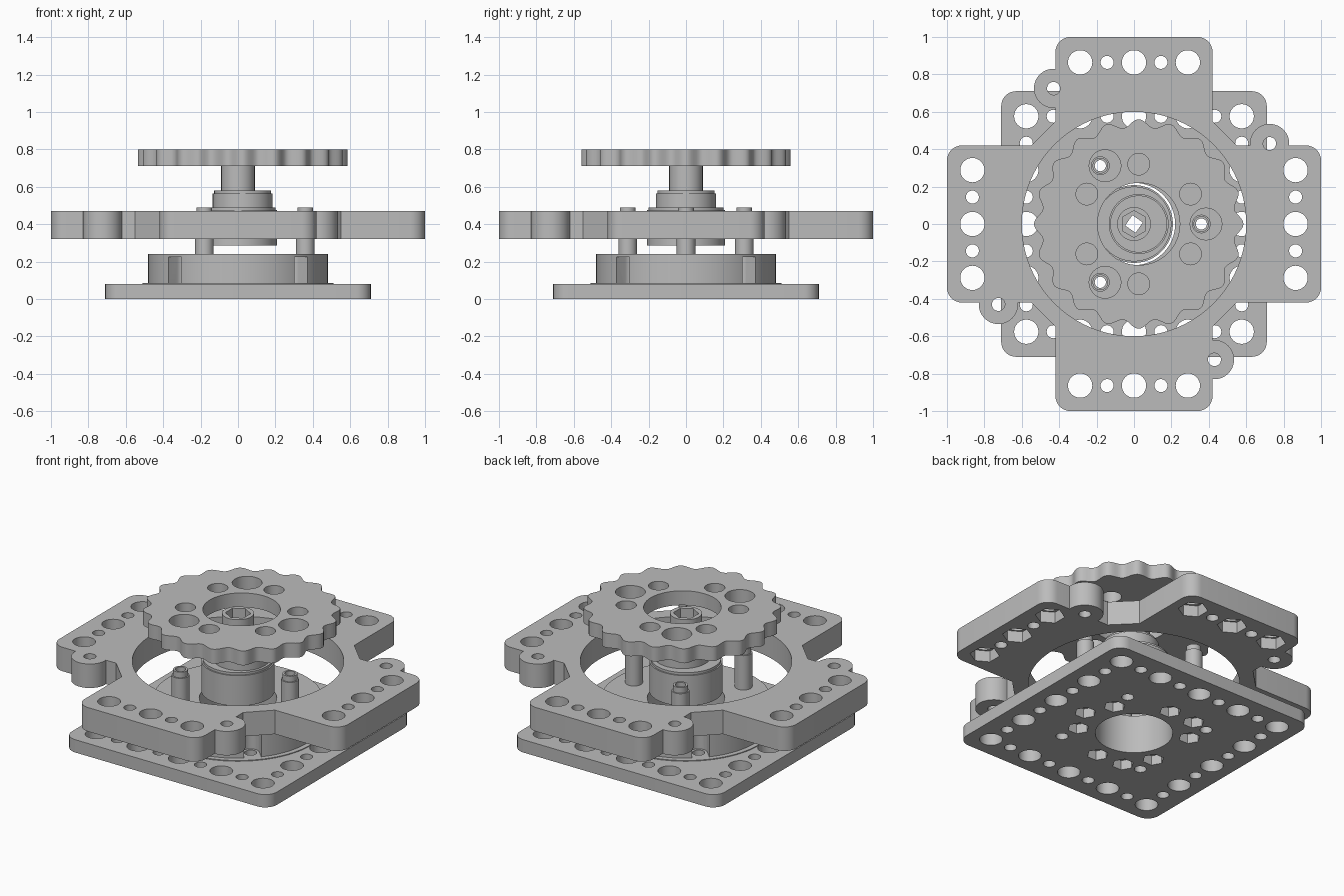
import bpy
import bmesh
from math import sin, cos, pi, radians

cube = bpy.data.objects.get("Cube")
if cube:
    bpy.data.objects.remove(cube, do_unlink=True)

grey = bpy.data.materials.new("plain grey")
grey.use_nodes = True
grey.diffuse_color = (0.5, 0.5, 0.5, 1)
grey.node_tree.nodes["Principled BSDF"].inputs["Base Color"].default_value = (0.5, 0.5, 0.5, 1)


# Profile helpers
def arc(x, y, r, start, end, steps=8):
    angles = [radians(start + (end - start) * i / steps) for i in range(steps + 1)]
    return [(x + r * cos(a), y + r * sin(a)) for a in angles]


def circle(x, y, r, sides=32, turn=0):
    return arc(x, y, r, turn, turn + 360, sides)[:-1]


def turned(points, angle):
    c, s = cos(radians(angle)), sin(radians(angle))
    return [(x * c - y * s, x * s + y * c) for x, y in points]


def four(points):
    return [p for i in range(4) for p in turned(points, 90 * i)]


def spread(points):
    """Every point repeated in the four quarters."""
    return [q for p in points for i in range(4) for q in turned([p], 90 * i)]


def solid(name, loops, low, high):
    """Extrude an outline with holes between two heights."""
    curve = bpy.data.curves.new(name, "CURVE")
    curve.dimensions = "2D"
    curve.fill_mode = "BOTH"
    curve.extrude = (high - low) / 2
    for loop in loops:
        spline = curve.splines.new("POLY")
        spline.points.add(len(loop) - 1)
        spline.use_cyclic_u = True
        for point, (x, y) in zip(spline.points, loop):
            point.co = (x, y, 0, 1)
    source = bpy.data.objects.new(name + " profile", curve)
    bpy.context.collection.objects.link(source)
    bpy.context.view_layer.update()
    graph = bpy.context.evaluated_depsgraph_get()
    mesh = bpy.data.meshes.new_from_object(source.evaluated_get(graph))
    bpy.data.objects.remove(source, do_unlink=True)
    bm = bmesh.new()
    bm.from_mesh(mesh)
    bmesh.ops.remove_doubles(bm, verts=bm.verts, dist=0.00001)
    bmesh.ops.translate(bm, verts=bm.verts, vec=(0, 0, (low + high) / 2))
    bmesh.ops.recalc_face_normals(bm, faces=bm.faces)
    bm.to_mesh(mesh)
    bm.free()
    mesh.name = name
    mesh.materials.clear()
    mesh.materials.append(grey)
    part = bpy.data.objects.new(name, mesh)
    bpy.context.collection.objects.link(part)
    return part


def cut(part, loops, low, high):
    """Sink separate pockets into a part."""
    cutter = solid("pocket_cutter", loops, low, high)
    cutter.hide_render = True
    mod = part.modifiers.new("pockets", "BOOLEAN")
    mod.operation = "DIFFERENCE"
    mod.solver = "EXACT"
    mod.object = cutter
    bpy.context.view_layer.objects.active = part
    bpy.ops.object.modifier_apply(modifier=mod.name)
    bpy.data.objects.remove(cutter, do_unlink=True)


# Shared hole pattern
step = 0.144
big, small = 0.065, 0.035
pillars = [turned([(0.36, 0)], 120 * i)[0] for i in range(3)]
ring_six = [turned([(0.32, 0)], 30 + 60 * i)[0] for i in range(6)]

# Square base plate with a border of holes and nut pockets underneath
border_big = spread([(4 * step, k * step) for k in (-2, 0, 2, 4)])
border_small = spread([(4 * step, k * step) for k in (-3, -1, 1, 3)])
inner_small = spread([(0.29, 0.29)])
base = solid("base_plate",
             [four(arc(0.63, 0.63, 0.08, 0, 90)), circle(0, 0, 0.22, 64)]
             + [circle(x, y, big) for x, y in border_big]
             + [circle(x, y, small, 20) for x, y in border_small + inner_small]
             + [circle(x, y, 0.03, 20) for x, y in pillars], 0, 0.08)
cut(base, [circle(x, y, 0.062, 6) for x, y in pillars + ring_six], -0.02, 0.06)

# Round housing with a low flange and four screw notches
solid("housing_flange", [circle(0, 0, 0.51, 96), circle(0, 0, 0.22, 64)]
      + [circle(x, y, small, 20) for x, y in inner_small]
      + [circle(x, y, 0.03, 20) for x, y in pillars], 0.08, 0.085)
housing = solid("housing", [circle(0, 0, 0.48, 96), circle(0, 0, 0.22, 64)]
                + [circle(x, y, 0.03, 20) for x, y in pillars], 0.085, 0.24)
notch = arc(0.41, 0, 0.05, 90, 270, 16) + [(0.55, -0.05), (0.55, 0.05)]
cut(housing, [turned(notch, 45 + 90 * i) for i in range(4)], 0.07, 0.225)

# Hollow pillars with a narrower sleeve on top
for i, (x, y) in enumerate(pillars):
    bore = circle(x, y, 0.03, 20)
    solid(f"pillar_{i + 1}", [circle(x, y, 0.05), bore], 0.24, 0.455)
    solid(f"pillar_sleeve_{i + 1}", [circle(x, y, 0.042), bore], 0.455, 0.49)

# Cross frame: four arms, chamfered inner corners and one ear on each arm
arm = ([(0.42, 0.55)] + arc(0.34, 0.92, 0.08, 0, 90) + arc(-0.34, 0.92, 0.08, 90, 180)
       + arc(-0.43, 0.725, 0.105, 85, 275, 24) + [(-0.42, 0.55)])
arm_big = spread([(6 * step, k * step) for k in (-2, 0, 2)])
arm_small = spread([(6 * step, k * step) for k in (-1, 1)] + [(0.725, 0.43)])
frame = solid("cross_frame", [four(arm), circle(0, 0, 0.6, 96)]
              + [circle(x, y, big) for x, y in arm_big]
              + [circle(x, y, small, 20) for x, y in arm_small], 0.32, 0.47)
cut(frame, [circle(x, y, 0.085, 6, 30) for x, y in arm_big], 0.3, 0.39)

# Hub, offset cam and drive shaft, bored square with a hexagonal socket
bore = circle(0, 0, 0.048, 4, 10)
solid("hub", [circle(0, 0, 0.208, 64), bore], 0.285, 0.475)
solid("hub_rim", [circle(0, 0, 0.2, 64), bore], 0.475, 0.49)
solid("cam", [circle(0.025, 0, 0.16, 64), bore], 0.49, 0.565)
solid("cam_top", [circle(0.025, 0, 0.152, 64), bore], 0.565, 0.58)
shaft = solid("drive_shaft", [circle(0, 0, 0.09, 48), bore], 0.58, 0.77)
cut(shaft, [circle(0, 0, 0.072, 6, 30)], 0.68, 0.8)

# Lobed disc, centred on the cam
lobes, shift = 20, 0.025
rim = []
for i in range(lobes * 12):
    a = 2 * pi * i / (lobes * 12)
    r = 0.539 + 0.021 * cos(lobes * a)
    rim.append((shift + r * cos(a), r * sin(a)))
solid("lobed_disc", [rim, circle(shift, 0, 0.22, 64)]
      + [circle(x + shift, y, 0.058) for x, y in ring_six]
      + [circle(x + shift, y, 0.085) for x, y in pillars], 0.71, 0.8)

# Smooth curved walls, keep sharp edges
bpy.ops.object.select_all(action="DESELECT")
for part in bpy.context.collection.objects:
    if part.type == "MESH" and grey.name in part.data.materials:
        part.select_set(True)
        bpy.context.view_layer.objects.active = part
bpy.ops.object.shade_smooth_by_angle(angle=radians(30))
